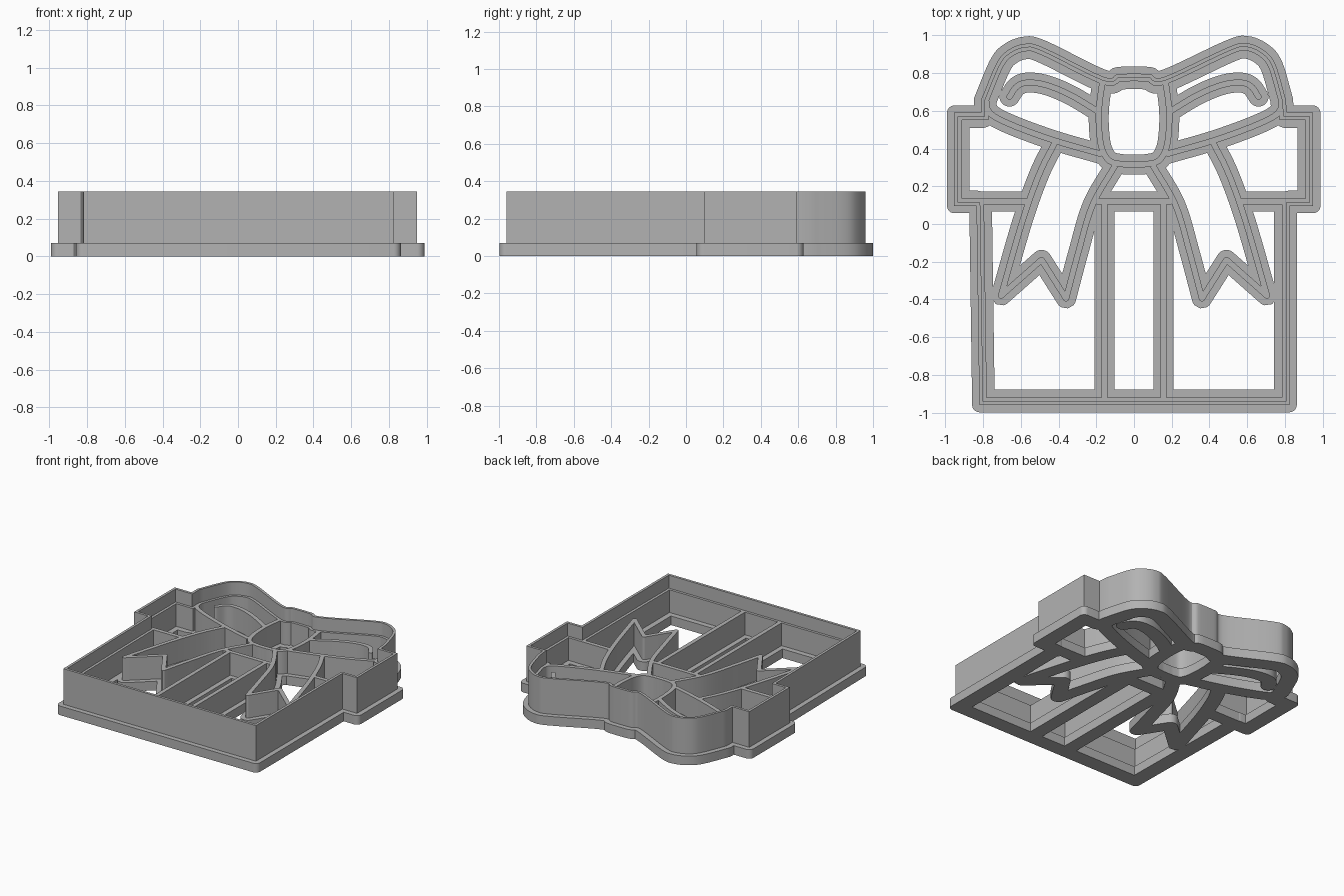
import bpy
import bmesh
import math
from mathutils import Vector

cube = bpy.data.objects.get("Cube")
if cube:
    bpy.data.objects.remove(cube, do_unlink=True)

grey = bpy.data.materials.new("grey plastic")
grey.use_nodes = True
grey.diffuse_color = (0.45, 0.45, 0.45, 1)
grey.node_tree.nodes["Principled BSDF"].inputs["Base Color"].default_value = (0.45, 0.45, 0.45, 1)

BASE_TOP, INNER_TOP, BLADE_TOP = 0.07, 0.245, 0.345
BASE_HALF, WALL_HALF = 0.053, 0.016


def spline(pts, steps=6):
    """Smooth curve through the points."""
    p = [Vector(q) for q in pts]
    p = [2 * p[0] - p[1]] + p + [2 * p[-1] - p[-2]]
    out = []
    for a, b, c, d in zip(p, p[1:], p[2:], p[3:]):
        for i in range(steps):
            t = i / steps
            out.append(0.5 * (2 * b + (c - a) * t + (2 * a - 5 * b + 4 * c - d) * t * t
                              + (3 * b - a - 3 * c + d) * t ** 3))
    return out + [p[-2]]


def cross_sections(path, lo, hi, closed, rounded, round_start):
    """Pairs of points offset to both sides of a path."""
    p = [Vector(q) for q in path]
    n = len(p)
    pairs = []
    for i, q in enumerate(p):
        t0 = (q - p[i - 1]).normalized() if closed or i else (p[1] - q).normalized()
        t1 = (p[(i + 1) % n] - q).normalized() if closed or i < n - 1 else t0
        n0, n1 = Vector((-t0.y, t0.x)), Vector((-t1.y, t1.x))
        mitre = (n0 + n1) / max(1 + n0.dot(n1), 0.15)
        turn = t0.x * t1.y - t0.y * t1.x
        if round_start and i == 0:
            for k in range(6):
                a = math.pi / 2 * (1 - k / 6)
                mid = q - t1 * hi * math.sin(a)
                pairs.append((mid + n1 * lo * math.cos(a), mid + n1 * hi * math.cos(a)))
        if rounded and n0.dot(n1) < 0.9:
            for k in range(7):
                fan = n0.lerp(n1, k / 6).normalized()
                pairs.append(tuple(q + d * (fan if d * turn < 0 else mitre) for d in (lo, hi)))
        else:
            pairs.append((q + lo * mitre, q + hi * mitre))
    return pairs


def ribbon(name, path, lo, hi, z0, z1, closed=False, rounded=True, round_start=False, mirror=False):
    """Solid strip following a path."""
    pairs = cross_sections(path, lo, hi, closed, rounded, round_start)
    bm = bmesh.new()
    rings = [[bm.verts.new((v.x, v.y, z)) for v, z in ((a, z0), (b, z0), (b, z1), (a, z1))]
             for a, b in pairs]
    links = list(zip(rings, rings[1:]))
    if closed:
        links.append((rings[-1], rings[0]))
    else:
        bm.faces.new(rings[0])
        bm.faces.new(rings[-1])
    for r, s in links:
        for k in range(4):
            j = (k + 1) % 4
            bm.faces.new((r[k], r[j], s[j], s[k]))
    bmesh.ops.remove_doubles(bm, verts=bm.verts, dist=0.0001)
    bmesh.ops.recalc_face_normals(bm, faces=bm.faces)
    mesh = bpy.data.meshes.new(name)
    bm.to_mesh(mesh)
    bm.free()
    mesh.materials.append(grey)
    obj = bpy.data.objects.new(name, mesh)
    bpy.context.collection.objects.link(obj)
    bpy.ops.object.select_all(action='DESELECT')
    obj.select_set(True)
    bpy.context.view_layer.objects.active = obj
    bpy.ops.object.shade_smooth_by_angle(angle=math.radians(30))
    if mirror:
        obj.modifiers.new("Mirror", 'MIRROR')
    return obj


# Outer silhouette: box, lid and top of the bow
bow_top = spline([(0.805, 0.66), (0.75, 0.845), (0.69, 0.92), (0.6, 0.958), (0.5, 0.937),
                  (0.16, 0.78), (0.08, 0.795), (-0.08, 0.795), (-0.16, 0.78), (-0.48, 0.935),
                  (-0.58, 0.955), (-0.67, 0.92), (-0.73, 0.85), (-0.81, 0.66)])
outline = ([(-0.82, -0.96), (0.825, -0.96), (0.825, 0.095), (0.95, 0.095), (0.95, 0.59), (0.81, 0.59)]
           + bow_top + [(-0.81, 0.59), (-0.953, 0.59), (-0.953, 0.095), (-0.835, 0.095)])
ribbon("outer_base", outline, -0.038, 0.082, 0, BASE_TOP, closed=True)
ribbon("outer_step", outline, 0, 0.04, 0.05, INNER_TOP, closed=True, rounded=False)
ribbon("outer_blade", outline, 0, 0.02, 0.05, BLADE_TOP, closed=True, rounded=False)

# Inner detail lines, right half drawn and mirrored
tail_outer = spline([(0.42, 0.43), (0.5, 0.27), (0.59, 0.02), (0.705, -0.38)])
tail_inner = spline([(0.36, -0.395), (0.295, -0.15), (0.22, 0.1), (0.1, 0.31)])
details = {
    "bow_lower_edge": spline([(0.785, 0.66), (0.765, 0.59), (0.66, 0.53), (0.43, 0.445), (0.17, 0.37)]),
    "bow_curl": spline([(0.66, 0.675), (0.62, 0.73), (0.56, 0.75), (0.46, 0.735), (0.33, 0.68), (0.18, 0.59)]),
    "knot": spline([(0.165, 0.77), (0.185, 0.62), (0.185, 0.5), (0.17, 0.4), (0.13, 0.335),
                    (0.06, 0.317), (0, 0.315)]),
    "ribbon_tail": tail_outer + [(0.49, -0.19)] + tail_inner,
    "ribbon_stripe": [(0.156, -0.94), (0.156, 0.12)],
    "lid_line_side": [(0.56, 0.12), (0.84, 0.12)],
    "lid_line_middle": [(0.2, 0.12), (0, 0.12)],
}
for name, path in details.items():
    tip = name == "bow_curl"
    ribbon(name + "_base", path, -BASE_HALF, BASE_HALF, 0, BASE_TOP, round_start=tip, mirror=True)
    ribbon(name + "_wall", path, -WALL_HALF, WALL_HALF, 0.05, INNER_TOP, round_start=tip, mirror=True)
